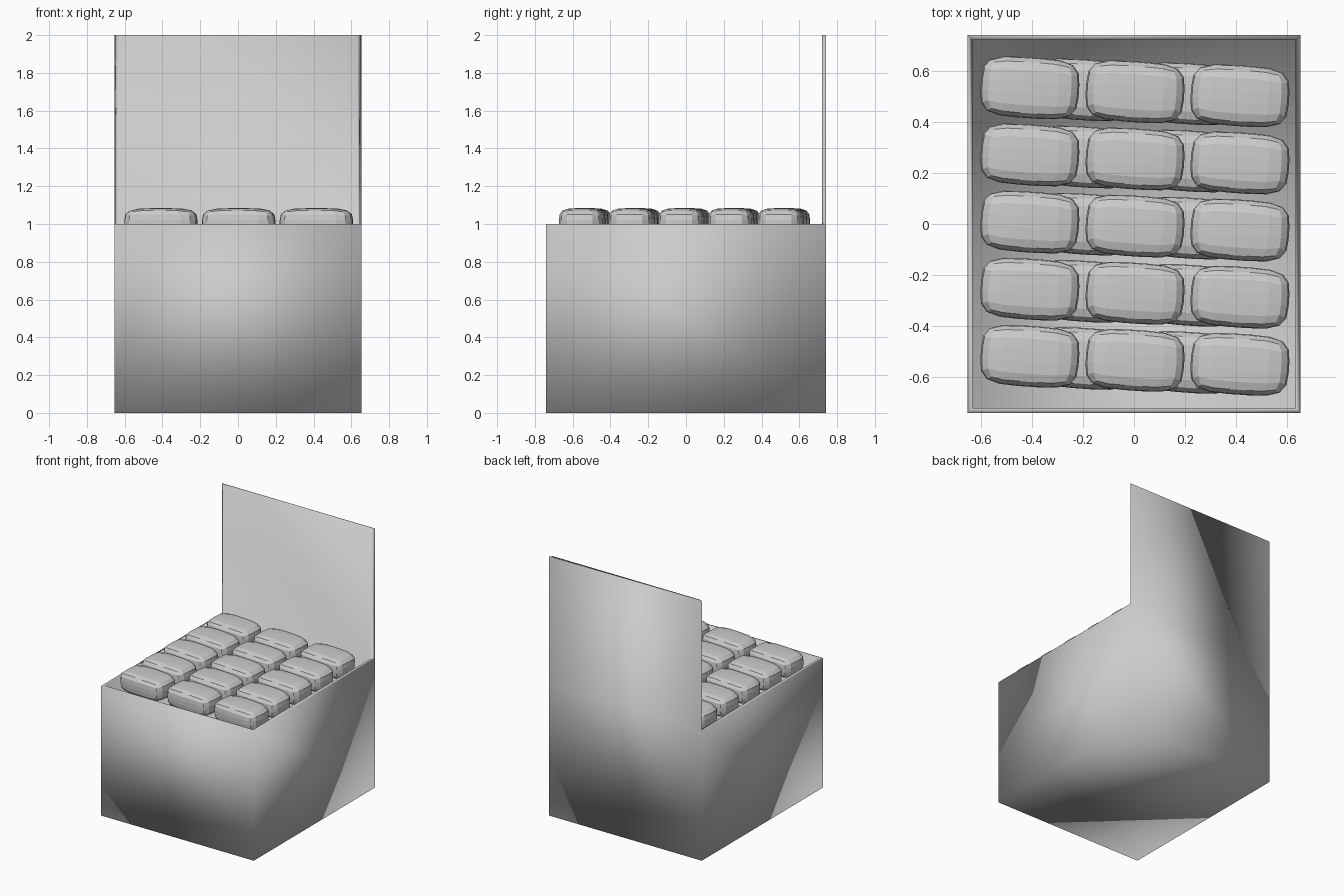
import bpy, bmesh, math
from mathutils import Vector, Matrix

if "Cube" in bpy.data.objects:
    bpy.data.objects.remove(bpy.data.objects["Cube"])

HX, HY, WALL, RIM_Z, TOP_Z, FLOOR_Z = 0.653, 0.74, 0.02, 1.0, 2.0, 0.02


def to_mesh(bm, name, smooth):
    bmesh.ops.recalc_face_normals(bm, faces=bm.faces)
    for f in bm.faces:
        f.smooth = smooth
    mesh = bpy.data.meshes.new(name)
    bm.to_mesh(mesh)
    bm.free()
    return mesh


def add_object(name, mesh):
    ob = bpy.data.objects.new(name, mesh)
    bpy.context.collection.objects.link(ob)
    return ob


# Open box whose back rim is extruded upward as a display panel
bm = bmesh.new()
bmesh.ops.create_cube(bm, size=1)
for v in bm.verts:
    v.co = Vector((v.co.x * 2 * HX, v.co.y * 2 * HY, (v.co.z + 0.5) * RIM_Z))
bm.faces.ensure_lookup_table()
top = max(bm.faces, key=lambda f: f.calc_center_median().z)
bm.normal_update()
rim = bmesh.ops.inset_region(bm, faces=[top], thickness=WALL, use_even_offset=True)["faces"]
back_rim = max(rim, key=lambda f: f.calc_center_median().y)


def extrude_face(face, dz):
    out = bmesh.ops.extrude_discrete_faces(bm, faces=[face])["faces"][0]
    bmesh.ops.translate(bm, verts=out.verts, vec=(0, 0, dz))


extrude_face(top, FLOOR_Z - RIM_Z)
extrude_face(back_rim, TOP_Z - RIM_Z)
add_object("display_box", to_mesh(bm, "display_box", True))

# Rounded low-poly packet, shared by every item in the stack
bm = bmesh.new()
bmesh.ops.create_cube(bm, size=2)
bmesh.ops.subdivide_edges(bm, edges=bm.edges[:], cuts=4, use_grid_fill=True)
half = Vector((0.193, 0.119, 0.079))
for v in bm.verts:
    n = sum(abs(c) ** 4 for c in v.co) ** 0.25
    v.co = Vector([c / n * h for c, h in zip(v.co, half)])
bmesh.ops.rotate(bm, verts=bm.verts, matrix=Matrix.Rotation(math.radians(-4), 3, "Z"))
packet = to_mesh(bm, "packet", False)

# Layers alternate three and two columns, like brickwork
for layer in range(7):
    columns = (-0.408, 0.004, 0.415) if layer % 2 == 0 else (-0.195, 0.215)
    for row in range(5):
        for col, x in enumerate(columns):
            y = 0.518 - 0.263 * row - 0.038 * x
            ob = add_object(f"packet_{layer}_{row}_{col}", packet)
            ob.location = (x, y, 1.005 - 0.15 * layer)
